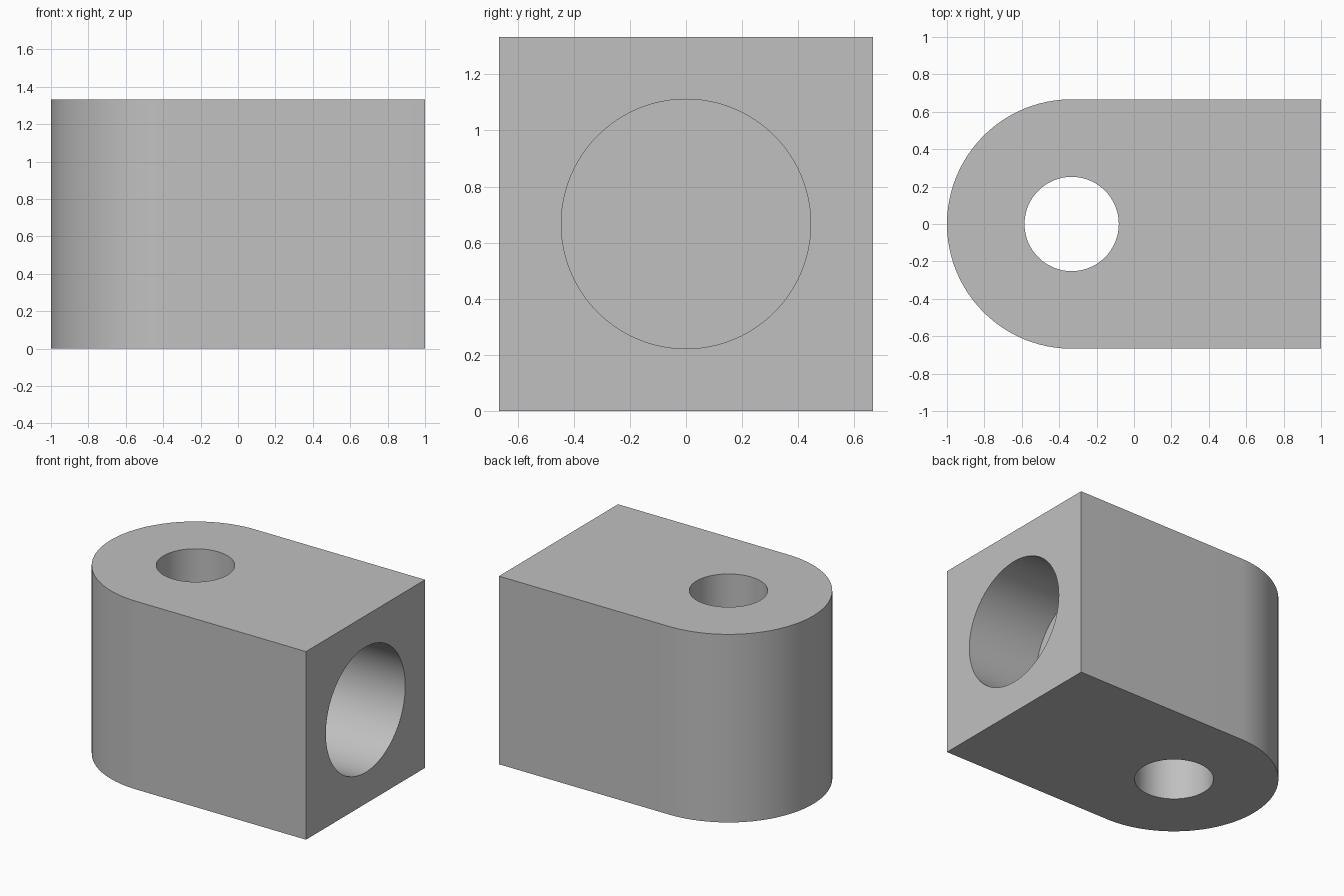
import bpy, math
from mathutils import Vector

cube = bpy.data.objects.get("Cube")
if cube:
    bpy.data.objects.remove(cube, do_unlink=True)

HALF = 2 / 3            # half the block's width and height
END_X = -1 / 3          # axis of the rounded end and of the pin hole
PIN_RADIUS = 0.252
BORE_RADIUS = 4 / 9
BORE_DEPTH = 5 / 9
SIDES = 96

grey = bpy.data.materials.new("plain grey")
grey.use_nodes = True
colour = (0.53, 0.53, 0.53, 1)
grey.diffuse_color = colour
grey.node_tree.nodes["Principled BSDF"].inputs["Base Color"].default_value = colour


def extrude_profile(name, points, height):
    """Closed prism standing on z = 0 from an anticlockwise outline."""
    n = len(points)
    verts = [(x, y, z) for z in (0, height) for x, y in points]
    faces = [tuple(reversed(range(n))), tuple(range(n, 2 * n))]
    faces += [(i, (i + 1) % n, n + (i + 1) % n, n + i) for i in range(n)]
    mesh = bpy.data.meshes.new(name)
    mesh.from_pydata(verts, [], faces)
    obj = bpy.data.objects.new(name, mesh)
    bpy.context.collection.objects.link(obj)
    mesh.materials.append(grey)
    return obj


def drill(target, name, radius, start, end):
    """Cut a round hole between two points."""
    start, end = Vector(start), Vector(end)
    axis = end - start
    bpy.ops.mesh.primitive_cylinder_add(
        vertices=SIDES, radius=radius, depth=axis.length,
        location=(start + end) / 2, rotation=axis.to_track_quat("Z", "Y").to_euler())
    cutter = bpy.context.object
    cutter.name = name
    cutter.hide_render = True
    cutter.data.materials.append(grey)
    cut = target.modifiers.new(name, "BOOLEAN")
    cut.operation, cut.solver, cut.object = "DIFFERENCE", "EXACT", cutter
    bpy.ops.object.select_all(action="DESELECT")
    bpy.context.view_layer.objects.active = target
    target.select_set(True)
    bpy.ops.object.modifier_apply(modifier=cut.name)
    bpy.data.objects.remove(cutter, do_unlink=True)


# Block with a half-round end
outline = [(1, -HALF), (1, HALF)]
for i in range(SIDES // 2 + 1):
    a = math.pi / 2 + math.pi * i / (SIDES // 2)
    outline.append((END_X + HALF * math.cos(a), HALF * math.sin(a)))
block = extrude_profile("rounded_block", outline, 2 * HALF)

# Vertical through hole and blind bore in the square end
drill(block, "pin_hole", PIN_RADIUS, (END_X, 0, -0.2), (END_X, 0, 2 * HALF + 0.2))
drill(block, "blind_bore", BORE_RADIUS, (1 - BORE_DEPTH, 0, HALF), (1.2, 0, HALF))

bpy.ops.object.shade_smooth_by_angle(angle=math.radians(30))
